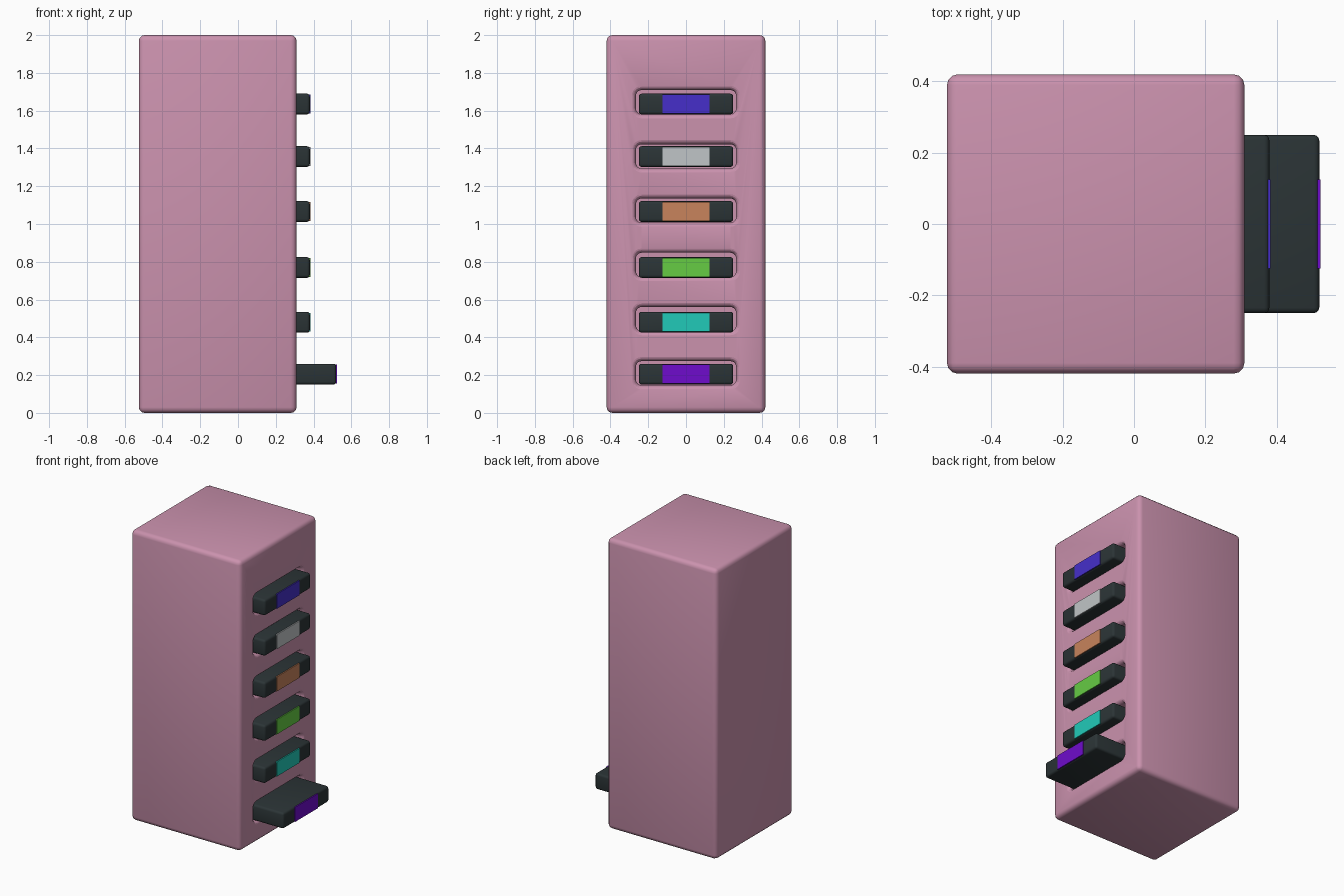
import bpy, bmesh, math

if "Cube" in bpy.data.objects:
    bpy.data.objects.remove(bpy.data.objects["Cube"])


def material(name, rgb):
    m = bpy.data.materials.new(name)
    lin = [((c / 255 + 0.055) / 1.055) ** 2.4 if c > 10 else c / 255 / 12.92 for c in rgb]
    m.diffuse_color = (*lin, 1)
    m.use_nodes = True
    m.node_tree.nodes["Principled BSDF"].inputs["Base Color"].default_value = m.diffuse_color
    return m


def activate(ob):
    bpy.ops.object.select_all(action='DESELECT')
    ob.select_set(True)
    bpy.context.view_layer.objects.active = ob


def box(name, lo, hi, mat, bevel=0, segments=3):
    bpy.ops.mesh.primitive_cube_add(size=1)
    ob = bpy.context.object
    ob.name = ob.data.name = name
    for v in ob.data.vertices:
        v.co = [l if c < 0 else h for c, l, h in zip(v.co, lo, hi)]
    ob.data.materials.append(mat)
    if bevel:
        mod = ob.modifiers.new("bevel", 'BEVEL')
        mod.width, mod.segments = bevel, segments
        bpy.ops.object.modifier_apply(modifier=mod.name)
        bpy.ops.object.shade_smooth_by_angle(angle=math.radians(35))
    return ob


def ring(bm, x, zc, hy, hz, r, n=5):
    """Rounded rectangle in the YZ plane."""
    verts = []
    for k, (sy, sz) in enumerate([(1, 1), (-1, 1), (-1, -1), (1, -1)]):
        for i in range(n + 1):
            a = (k + i / n) * math.pi / 2
            verts.append(bm.verts.new((x, sy * (hy - r) + r * math.cos(a),
                                       zc + sz * (hz - r) + r * math.sin(a))))
    return verts


FACE_X = 0.31
pink = material("pink", (203, 146, 174))
dark = material("dark", (43, 52, 54))

# Tower body
body = box("tower_body", (-0.525, -0.42, 0), (FACE_X, 0.42, 2), pink, 0.03)

# Slot cutter: deep rounded pockets with a filleted mouth
bm = bmesh.new()
for i in range(6):
    zc = 1.645 - 0.287 * i
    # (x, outward growth) stations from the back of the pocket to the mouth
    stations = [(-0.16, 0)]
    for k in range(5):
        a = k / 4 * math.pi / 2
        stations.append((FACE_X - 0.03 + 0.03 * math.sin(a), 0.022 * (1 - math.cos(a))))
    stations.append((FACE_X + 0.05, 0.022))
    rings = [ring(bm, x, zc, 0.265 + g, 0.064 + g, 0.03 + g) for x, g in stations]
    for a, b in zip(rings, rings[1:]):
        for j in range(len(a)):
            q = (j + 1) % len(a)
            bm.faces.new((a[j], a[q], b[q], b[j]))
    bm.faces.new(rings[0])
    bm.faces.new(rings[-1])
bmesh.ops.recalc_face_normals(bm, faces=bm.faces)
mesh = bpy.data.meshes.new("slot_cutter")
bm.to_mesh(mesh)
bm.free()
mesh.materials.append(pink)
cutter = bpy.data.objects.new("slot_cutter", mesh)
bpy.context.collection.objects.link(cutter)
cutter.hide_render = True

activate(body)
mod = body.modifiers.new("slots", 'BOOLEAN')
mod.operation, mod.solver, mod.object = 'DIFFERENCE', 'EXACT', cutter
bpy.ops.object.modifier_apply(modifier=mod.name)
bpy.ops.object.shade_smooth_by_angle(angle=math.radians(35))
bpy.data.objects.remove(cutter)

# Cartridges with coloured end labels; the lowest is pulled out
cartridges = [
    ("blue", (70, 47, 202), 1.635, 0.38),
    ("silver", (192, 197, 199), 1.357, 0.38),
    ("orange", (200, 132, 92), 1.066, 0.38),
    ("green", (102, 204, 68), 0.77, 0.38),
    ("teal", (33, 202, 185), 0.48, 0.38),
    ("purple", (110, 12, 204), 0.205, 0.52),
]
for name, rgb, z, x in cartridges:
    box(name + "_cartridge", (x - 0.5, -0.25, z - 0.055), (x, 0.25, z + 0.055), dark, 0.015)
    box(name + "_label", (x - 0.02, -0.125, z - 0.05), (x + 0.003, 0.125, z + 0.05),
        material(name, rgb))
